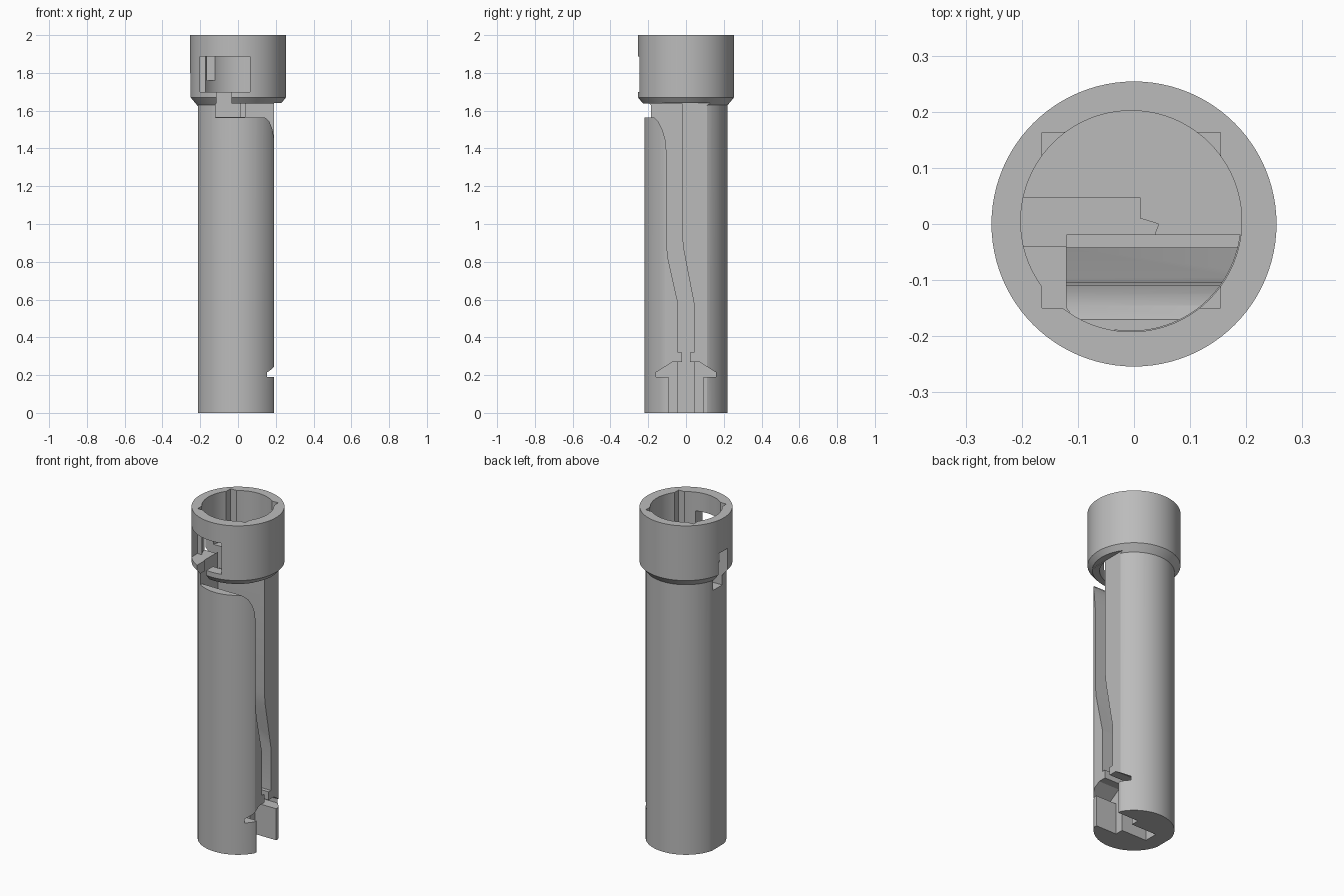
import bpy, bmesh
from math import sin, cos, pi, radians

cube = bpy.data.objects.get("Cube")
if cube:
    bpy.data.objects.remove(cube)

grey = bpy.data.materials.new("plain grey")
grey.use_nodes = True
colour = (0.5, 0.5, 0.5, 1)
grey.diffuse_color = colour
grey.node_tree.nodes["Principled BSDF"].inputs["Base Color"].default_value = colour


def circle(r, cx=0, cy=0, n=96):
    return [(cx + r * cos(2 * pi * i / n), cy + r * sin(2 * pi * i / n)) for i in range(n)]


def loft(name, rings):
    """Closed solid through rings of equal point count."""
    bm = bmesh.new()
    rows = [[bm.verts.new(p) for p in ring] for ring in rings]
    for a, b in zip(rows, rows[1:]):
        for i in range(len(a)):
            j = (i + 1) % len(a)
            bm.faces.new((a[i], a[j], b[j], b[i]))
    bm.faces.new(rows[0][::-1])
    bm.faces.new(rows[-1])
    bmesh.ops.remove_doubles(bm, verts=bm.verts, dist=1e-5)
    bmesh.ops.recalc_face_normals(bm, faces=bm.faces)
    mesh = bpy.data.meshes.new(name)
    bm.to_mesh(mesh)
    bm.free()
    mesh.materials.append(grey)
    obj = bpy.data.objects.new(name, mesh)
    bpy.context.collection.objects.link(obj)
    return obj


def upright(name, outline, z0, z1):
    return loft(name, [[(x, y, z) for x, y in outline] for z in (z0, z1)])


def sideways(name, outline, x0, x1):
    return loft(name, [[(x, y, z) for y, z in outline] for x in (x0, x1)])


def box(name, x0, x1, y0, y1, z0, z1):
    return upright(name, [(x0, y0), (x1, y0), (x1, y1), (x0, y1)], z0, z1)


def combine(obj, tool, operation):
    tool.hide_render = True
    mod = obj.modifiers.new(tool.name, 'BOOLEAN')
    mod.operation, mod.solver, mod.object = operation, 'EXACT', tool


# Shaft with a flat on each side
shaft = [(max(-0.213, min(0.19, x)), y) for x, y in circle(0.221)]
body = upright("slotted_tube", shaft, 0, 1.72)

# Wide collar with a chamfered lower edge
collar = loft("collar", [[(x, y, z) for x, y in circle(r)]
                         for r, z in ((0.213, 1.62), (0.254, 1.67), (0.254, 2))])
combine(body, collar, 'UNION')

# Socket in the collar, with four corner notches
cutters = [
    upright("socket", circle(0.197, -0.005, 0.005), 1.70, 2.1),
    box("corner_notches", -0.164, 0.154, -0.15, 0.163, 1.76, 2.1),
]

# Long bent slot opening into the gap under the collar
slot = [(-0.042, -0.1), (0.042, -0.1), (0.042, 0.27), (0.02, 0.27), (0.02, 0.32),
        (0.042, 0.32), (0.042, 0.58), (-0.012, 0.86), (-0.02, 0.93), (-0.02, 1.637),
        (-0.4, 1.637), (-0.4, 1.565), (-0.17, 1.565), (-0.145, 1.54), (-0.125, 1.5),
        (-0.11, 1.45), (-0.103, 1.38), (-0.103, 0.9), (-0.096, 0.82), (-0.042, 0.58),
        (-0.042, 0.32), (-0.02, 0.32), (-0.02, 0.27), (-0.042, 0.27)]
cutters.append(sideways("bent_slot", slot, -0.12, 0.4))

# Arrow-shaped recess at the foot, mirrored about the middle
half = [(0.093, -0.1), (0.093, 0.19), (0.158, 0.19), (0.158, 0.215), (0.07, 0.27)]
cutters.append(sideways("foot_recess", half + [(-y, z) for y, z in half[::-1]], 0.05, 0.4))

# Opening from the gap up into the socket
opening = [(max(-0.12, x), min(-0.02, y)) for x, y in circle(0.195, -0.005, 0.005)]
cutters.append(upright("gap_opening", opening, 1.6, 1.75))

# Front window and the channel below it
cutters.append(box("front_window", -0.2, 0.063, -0.4, -0.1, 1.70, 1.887))
cutters.append(box("front_channel", -0.115, -0.035, -0.4, -0.1, 1.565, 1.75))

# Side window with its pointed channel under the socket floor
channel = [(-0.4, -0.04), (-0.12, -0.04), (-0.12, -0.021), (0.036, -0.021),
           (0.044, 0), (0.011, 0.01), (0.011, 0.047), (-0.4, 0.047)]
cutters.append(upright("side_channel", channel, 1.567, 1.8))

# Relief continuing the flat under the collar
cutters.append(box("flat_relief", 0.19, 0.4, -0.4, 0.4, 1.5, 1.64))

for cutter in cutters:
    combine(body, cutter, 'DIFFERENCE')

# Apply the cuts and remove the tools
graph = bpy.context.evaluated_depsgraph_get()
body.data = bpy.data.meshes.new_from_object(body.evaluated_get(graph))
body.modifiers.clear()
for tool in cutters + [collar]:
    bpy.data.objects.remove(tool)

bpy.ops.object.select_all(action='DESELECT')
body.select_set(True)
bpy.context.view_layer.objects.active = body
bpy.ops.object.shade_smooth_by_angle(angle=radians(20))
